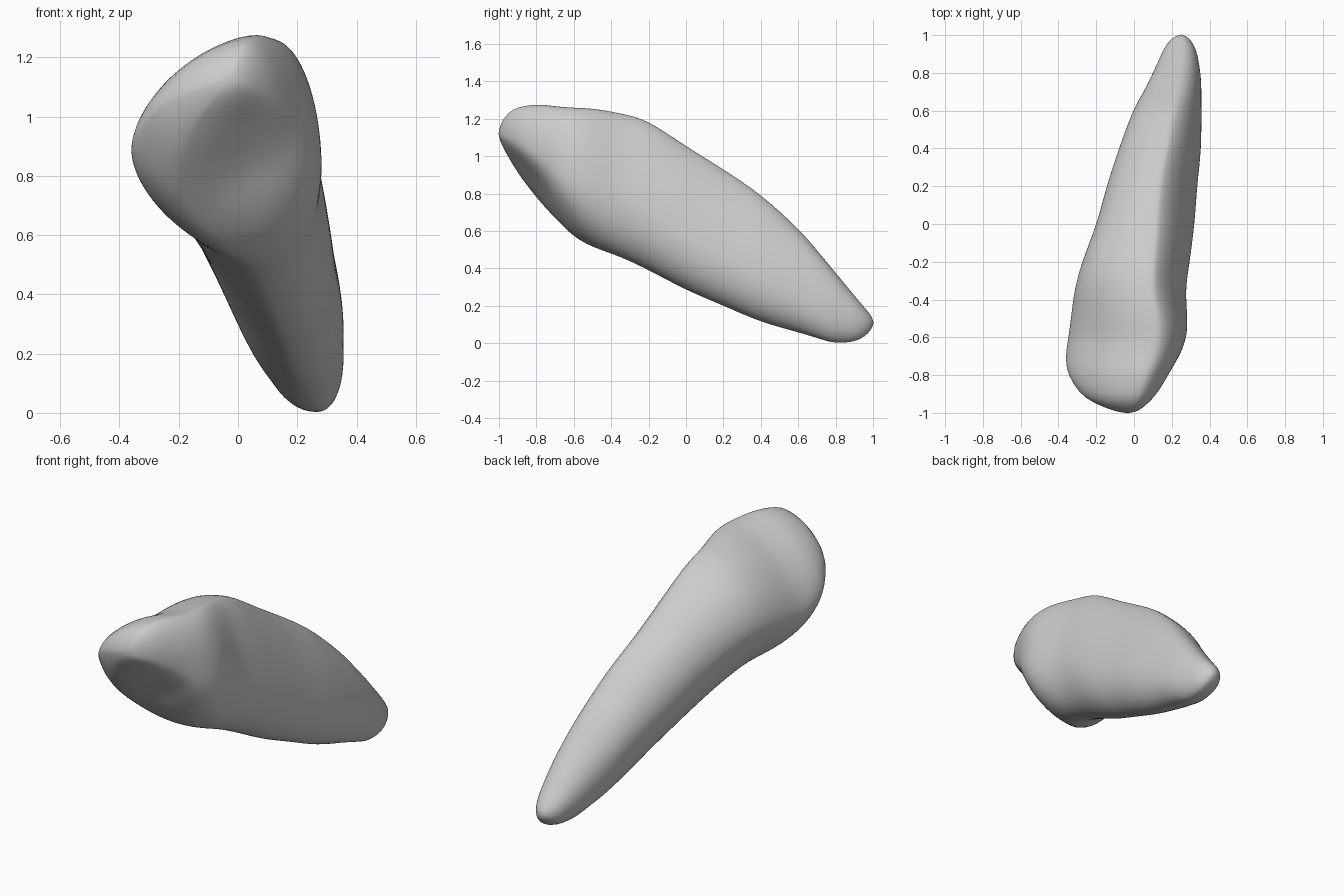
import bpy, bmesh, math
from mathutils import Vector

default = bpy.data.objects.get("Cube")
if default:
    bpy.data.objects.remove(default, do_unlink=True)

SEGMENTS = 48

# Outline of the body along its length: y, top z, bottom z, right x, left x
STATIONS = [
    (-.99, 1.18, 1.06, -.11, .03),
    (-.95, 1.235, .99, -.21, .08),
    (-.9, 1.265, .9, -.29, .13),
    (-.8, 1.278, .77, -.348, .19),
    (-.7, 1.268, .66, -.362, .245),
    (-.6, 1.26, .57, -.348, .277),
    (-.5, 1.255, .515, -.335, .283),
    (-.35, 1.23, .46, -.315, .275),
    (-.2, 1.185, .39, -.275, .295),
    (0, 1.055, .285, -.2, .32),
    (.2, .93, .2, -.145, .335),
    (.4, .793, .115, -.08, .355),
    (.6, .612, .058, -.005, .357),
    (.7, .497, .028, .05, .357),
    (.8, .377, .0, .1, .352),
    (.9, .255, .005, .145, .337),
    (.955, .19, .035, .172, .315),
    (.99, .15, .07, .21, .285),
]


def ramp(y, start, end, low, high):
    """Smoothly blend from low to high as y goes from start to end."""
    t = min(max((y - start) / (end - start), 0), 1)
    return low + (high - low) * t * t * (3 - 2 * t)


def mix(a, b, t):
    return a + (b - a) * t


def section(y, top, bottom, xmin, xmax):
    """Lopsided oval through four extreme points, one arc per quarter."""
    top_x = mix(xmin, xmax, ramp(y, -.7, .3, .75, .57))
    bottom_x = mix(xmin, xmax, ramp(y, -.85, -.35, .27, .66))
    left_z = mix(bottom, top, ramp(y, -.9, 0, .33, .62) - ramp(y, .6, 1, 0, .12))
    right_z = mix(bottom, top, ramp(y, -.7, .1, .43, .32) + ramp(y, .6, 1, 0, .18))
    # Fullness of each quarter: above one is flatter, below one is squarer
    upper_left = ramp(y, -.95, .1, 1.3, .95)
    upper_right = ramp(y, -.7, -.2, 1.0, 1.3) - ramp(y, .3, .9, 0, .3)
    lower_left = min(ramp(y, -.7, -.3, 1.22, 1.4), ramp(y, .2, .8, 1.4, .97))
    lower_right = .95
    ring = []
    for i in range(SEGMENTS):
        angle = math.tau * i / SEGMENTS
        c, s = math.cos(angle), math.sin(angle)
        if s >= 0:
            centre_x, end = top_x, top
            power = upper_right if c >= 0 else upper_left
        else:
            centre_x, end = bottom_x, bottom
            power = lower_right if c >= 0 else lower_left
        centre_z, side = (right_z, xmax) if c >= 0 else (left_z, xmin)
        ring.append(Vector((mix(centre_x, side, abs(c) ** power), y,
                            mix(centre_z, end, abs(s) ** power))))
    return ring


def between(a, b, c, d):
    """Station halfway between b and c on a smooth curve."""
    return tuple((9 * (q + r) - p - s) / 16 for p, q, r, s in zip(a, b, c, d))


# Extra stations through the evenly spaced middle
rows = []
for i, row in enumerate(STATIONS):
    rows.append(row)
    if 3 <= i < len(STATIONS) - 4:
        rows.append(between(*STATIONS[i - 1:i + 3]))

# Tapered body lofted through the sections
bm = bmesh.new()
rings = [[bm.verts.new(p) for p in section(*row)] for row in rows]
for lower, upper in zip(rings, rings[1:]):
    for i in range(SEGMENTS):
        j = (i + 1) % SEGMENTS
        bm.faces.new((lower[i], lower[j], upper[j], upper[i]))

# Rounded ends
for ring, tip in ((rings[0], (-.03, -1.005, 1.12)), (rings[-1], (.25, 1.005, .11))):
    pole = bm.verts.new(tip)
    for i in range(SEGMENTS):
        bm.faces.new((ring[i], ring[(i + 1) % SEGMENTS], pole))
bmesh.ops.recalc_face_normals(bm, faces=bm.faces)

# Shallow diagonal hollow across the blunt end
bm.normal_update()
for v in bm.verts:
    if v.normal.y < -.1 or (v.normal.z < 0 and v.co.y < -.6):
        dx, dz = v.co.x - .05, v.co.z - .87
        across, along = (dz - dx) * .7, (dz + dx) * .7
        depth = .05 * math.exp(-(across / .13) ** 2 - (along / .2) ** 2)
        v.co += Vector((0, .85, .5)) * depth

mesh = bpy.data.meshes.new("tapered_body")
bm.to_mesh(mesh)
bm.free()
body = bpy.data.objects.new("tapered_body", mesh)
bpy.context.collection.objects.link(body)
body.modifiers.new("rounding", "SUBSURF").levels = 1
body.modifiers["rounding"].render_levels = 1

# Plain grey surface
grey = bpy.data.materials.new("plain_grey")
grey.use_nodes = True
colour = (.6, .6, .6, 1)
grey.diffuse_color = colour
for node in grey.node_tree.nodes:
    if node.type == "BSDF_PRINCIPLED":
        node.inputs["Base Color"].default_value = colour
mesh.materials.append(grey)
mesh.polygons.foreach_set("use_smooth", [True] * len(mesh.polygons))
